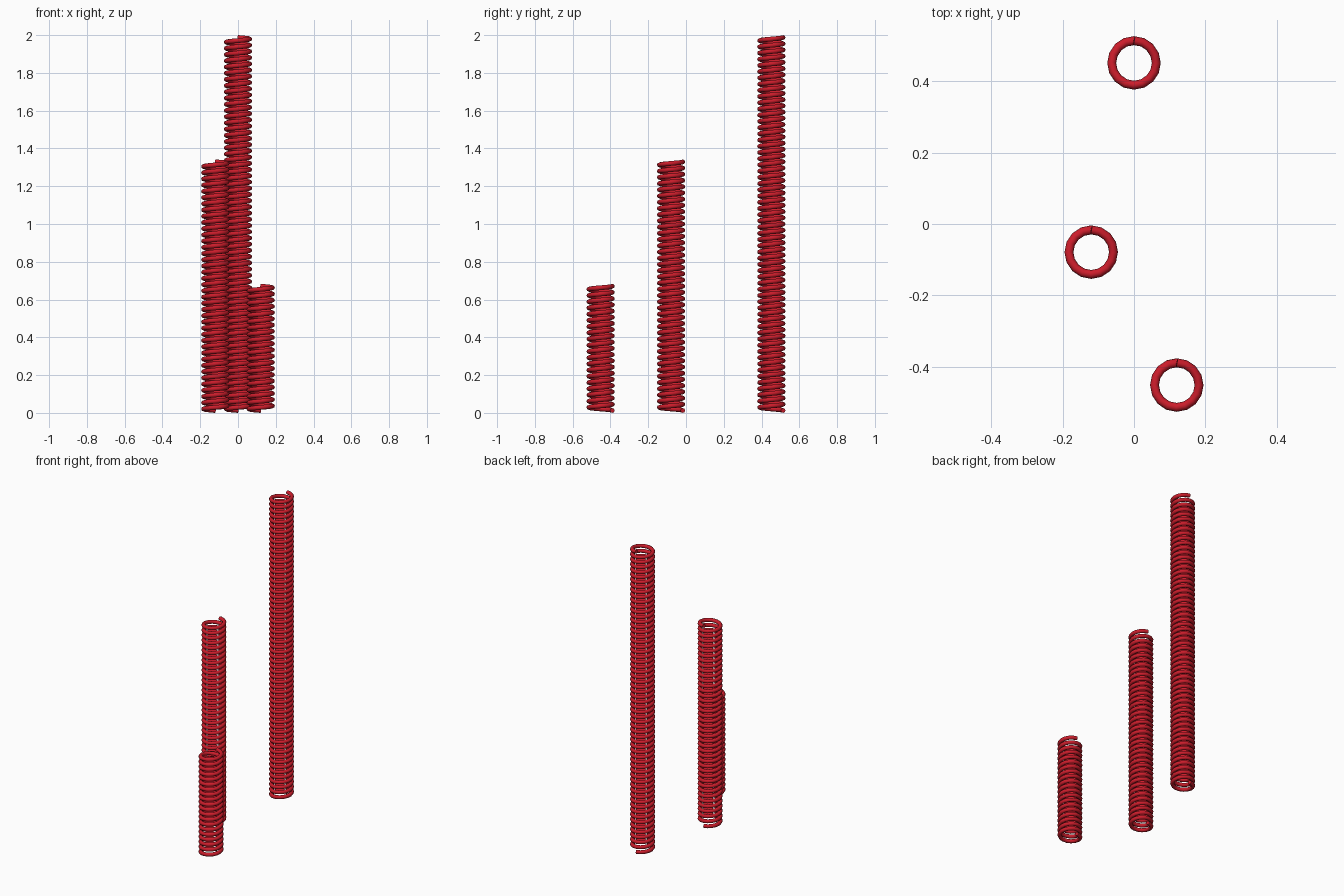
import bpy
from math import sin, cos, pi, radians

cube = bpy.data.objects.get("Cube")
if cube:
    bpy.data.objects.remove(cube, do_unlink=True)

COIL_RADIUS = 0.0625   # centre line of the wire
WIRE_RADIUS = 0.0125
STEPS = 16             # segments per turn
PITCH = (2 - 2 * WIRE_RADIUS) / 60

# Red wire colour
red = bpy.data.materials.new("red")
red.use_nodes = True
red.diffuse_color = (0.6, 0.012, 0.024, 1)
bsdf = next(n for n in red.node_tree.nodes if n.type == 'BSDF_PRINCIPLED')
bsdf.inputs["Base Color"].default_value = red.diffuse_color


def add_spring(name, x, y, turns):
    """Right-handed helix of round wire, starting and ending at the back."""
    curve = bpy.data.curves.new(name, 'CURVE')
    curve.dimensions = '3D'
    curve.twist_mode = 'Z_UP'
    curve.bevel_depth = WIRE_RADIUS
    curve.bevel_resolution = 2
    curve.use_fill_caps = True
    path = curve.splines.new('POLY')
    path.points.add(turns * STEPS)
    for i, point in enumerate(path.points):
        turn = i / STEPS
        a = pi / 2 + 2 * pi * turn
        point.co = (COIL_RADIUS * cos(a), COIL_RADIUS * sin(a),
                    WIRE_RADIUS + PITCH * turn, 1)
    curve.materials.append(red)

    spring = bpy.data.objects.new(name, curve)
    spring.location = (x, y, 0)
    bpy.context.collection.objects.link(spring)
    bpy.ops.object.select_all(action='DESELECT')
    spring.select_set(True)
    bpy.context.view_layer.objects.active = spring
    bpy.ops.object.convert(target='MESH')
    bpy.ops.object.shade_smooth_by_angle(angle=radians(50))


# Three springs of rising height, front to back
add_spring("short_spring", 0.12, -0.452, 20)
add_spring("medium_spring", -0.12, -0.079, 40)
add_spring("tall_spring", 0, 0.452, 60)
